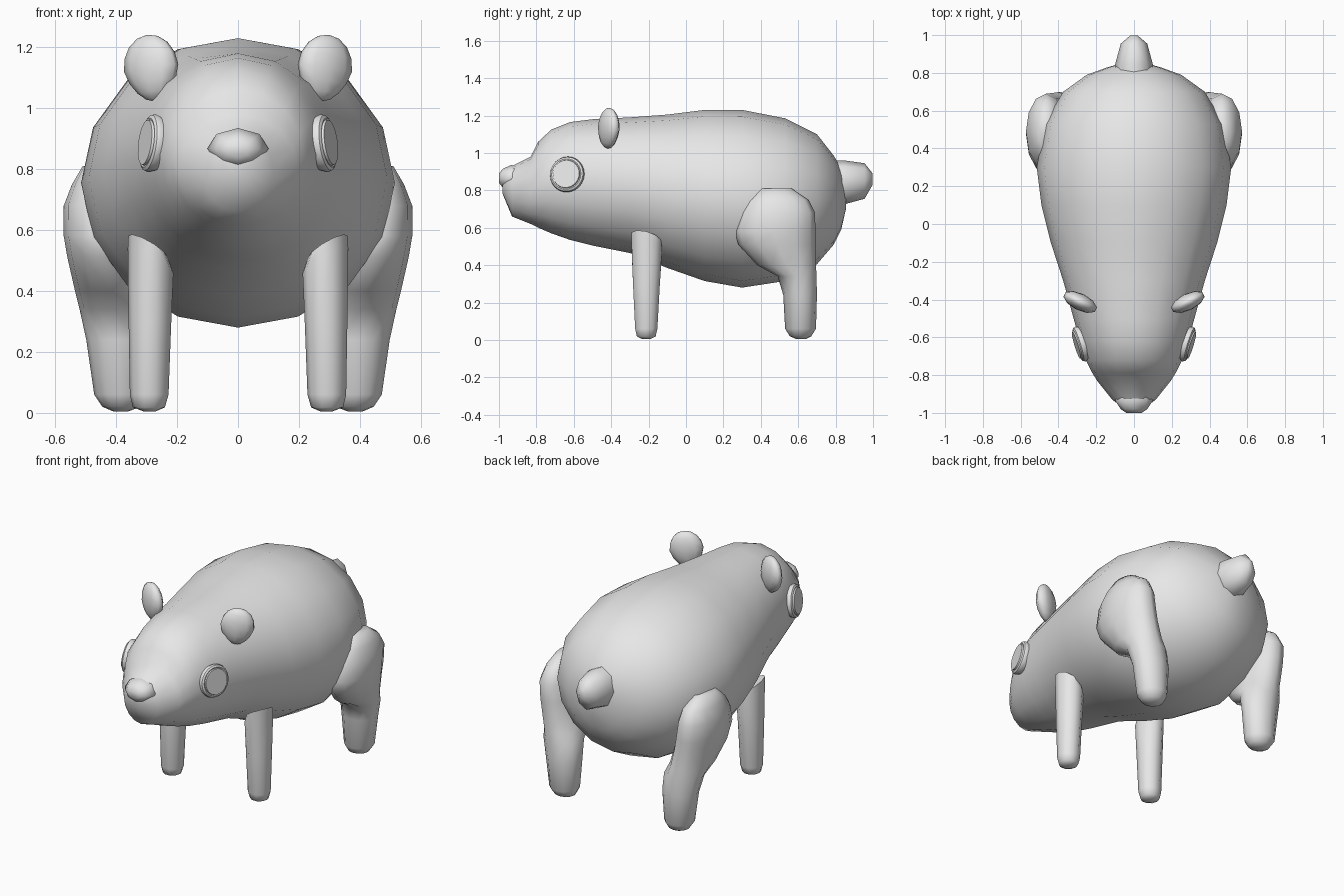
import bpy, bmesh, math
from mathutils import Vector, Matrix

grey = bpy.data.materials.new("plain grey")
grey.diffuse_color = (0.8, 0.8, 0.8, 1)


def finish(name, bm, angle=60):
    """Turn a bmesh into a smooth-shaded grey object."""
    bmesh.ops.recalc_face_normals(bm, faces=bm.faces)
    mesh = bpy.data.meshes.new(name)
    bm.to_mesh(mesh)
    bm.free()
    mesh.materials.append(grey)
    obj = bpy.data.objects.new(name, mesh)
    bpy.context.collection.objects.link(obj)
    bpy.ops.object.select_all(action='DESELECT')
    obj.select_set(True)
    bpy.context.view_layer.objects.active = obj
    bpy.ops.object.shade_smooth_by_angle(angle=math.radians(angle))
    return obj


def loft(name, sections, sides, place, angle=60):
    """Skin oval sections (t, u_min, u_max, v_min, v_max); place maps (t, u, v) to a point."""
    bm = bmesh.new()
    rings = []
    for t, u0, u1, v0, v1 in sections:
        ring = []
        for i in range(sides):
            a = 2 * math.pi * i / sides
            u = (u0 + u1) / 2 + (u1 - u0) / 2 * math.cos(a)
            v = (v0 + v1) / 2 + (v1 - v0) / 2 * math.sin(a)
            ring.append(bm.verts.new(place(t, u, v)))
        rings.append(ring)
    for a, b in zip(rings, rings[1:]):
        for i in range(sides):
            j = (i + 1) % sides
            bm.faces.new((a[i], a[j], b[j], b[i]))
    bm.faces.new(rings[0])
    bm.faces.new(rings[-1])
    return finish(name, bm, angle)


def along_y(t, u, v):
    return (u, t, v)


# Body and head: y, half width, bottom, top
body = [(-0.98, 0.05, 0.78, 0.88), (-0.93, 0.115, 0.66, 0.93), (-0.83, 0.195, 0.62, 0.98),
        (-0.79, 0.22, 0.60, 1.06), (-0.72, 0.255, 0.57, 1.125), (-0.62, 0.285, 0.535, 1.165),
        (-0.50, 0.32, 0.505, 1.18), (-0.30, 0.375, 0.465, 1.19), (-0.10, 0.44, 0.385, 1.205),
        (0.10, 0.49, 0.315, 1.23), (0.30, 0.515, 0.28, 1.23), (0.53, 0.475, 0.315, 1.185),
        (0.70, 0.375, 0.405, 1.10), (0.79, 0.25, 0.51, 0.985), (0.83, 0.14, 0.59, 0.92),
        (0.855, 0.05, 0.70, 0.84)]
loft("body", [(y, -w, w, lo, hi) for y, w, lo, hi in body], 16, along_y)

# Nose
loft("nose", [(-1.0, -0.04, 0.04, 0.84, 0.89), (-0.98, -0.07, 0.07, 0.815, 0.915),
              (-0.935, -0.10, 0.10, 0.80, 0.935), (-0.90, -0.08, 0.08, 0.82, 0.93)], 8, along_y)

# Tail
loft("tail", [(0.78, -0.10, 0.10, 0.73, 0.96), (0.845, -0.10, 0.10, 0.725, 0.96),
              (0.955, -0.07, 0.07, 0.755, 0.945), (0.998, -0.02, 0.02, 0.83, 0.89)], 8, along_y)

# Legs: z, x range, y range
front_leg = [(0.005, 0.27, 0.31, -0.235, -0.19), (0.018, 0.24, 0.345, -0.265, -0.16),
             (0.06, 0.228, 0.355, -0.275, -0.15), (0.30, 0.219, 0.359, -0.287, -0.136),
             (0.50, 0.212, 0.362, -0.296, -0.124), (0.54, 0.23, 0.36, -0.296, -0.13)]
back_leg = [(0.005, 0.36, 0.41, 0.59, 0.64), (0.02, 0.32, 0.445, 0.555, 0.67),
            (0.06, 0.30, 0.472, 0.53, 0.695), (0.24, 0.285, 0.498, 0.52, 0.70),
            (0.34, 0.29, 0.52, 0.49, 0.698), (0.40, 0.31, 0.535, 0.38, 0.695),
            (0.51, 0.33, 0.56, 0.28, 0.692), (0.58, 0.34, 0.572, 0.26, 0.692),
            (0.68, 0.36, 0.572, 0.29, 0.69), (0.75, 0.38, 0.545, 0.325, 0.655),
            (0.81, 0.42, 0.51, 0.40, 0.565)]

for side, label in ((1, "right"), (-1, "left")):
    # The front leg top slopes up towards the outside and the front
    def front_place(t, u, v):
        if t > 0.45:
            t += (u - 0.287) * 0.55 - (v + 0.21) * 0.25
        return (side * u, v, t)

    loft("front_leg_" + label, front_leg, 10, front_place)
    loft("back_leg_" + label, back_leg, 12, lambda t, u, v: (side * u, v, t))

    # Ear: flattened ball narrowing towards its root
    bm = bmesh.new()
    bmesh.ops.create_uvsphere(bm, u_segments=10, v_segments=8, radius=1)
    for v in bm.verts:
        narrow = 1 - 0.22 * max(0, -v.co.z)
        v.co = Vector((v.co.x * 0.098 * narrow, v.co.y * 0.045, v.co.z * 0.11))
    bmesh.ops.transform(bm, verts=bm.verts, matrix=Matrix.Translation((side * 0.285, -0.413, 1.132))
                        @ Matrix.Rotation(side * math.radians(26), 4, 'Z')
                        @ Matrix.Rotation(side * math.radians(8), 4, 'Y'))
    finish("ear_" + label, bm)

    # Eye: round button with a rounded rim and a raised centre
    turn = Vector((side * 0.95, -0.29, 0.13)).to_track_quat('Z', 'Y').to_matrix().to_4x4()
    spot = Matrix.Translation((side * 0.283, -0.635, 0.885)) @ turn
    rim = [(-0.03, 0.085), (0, 0.096), (0.012, 0.092), (0.018, 0.082), (0.016, 0.076), (0.024, 0.074)]
    loft("eye_" + label, [(h, -r, r, -r, r) for h, r in rim], 24,
         lambda t, u, v: spot @ Vector((u, v, t)), 40)
